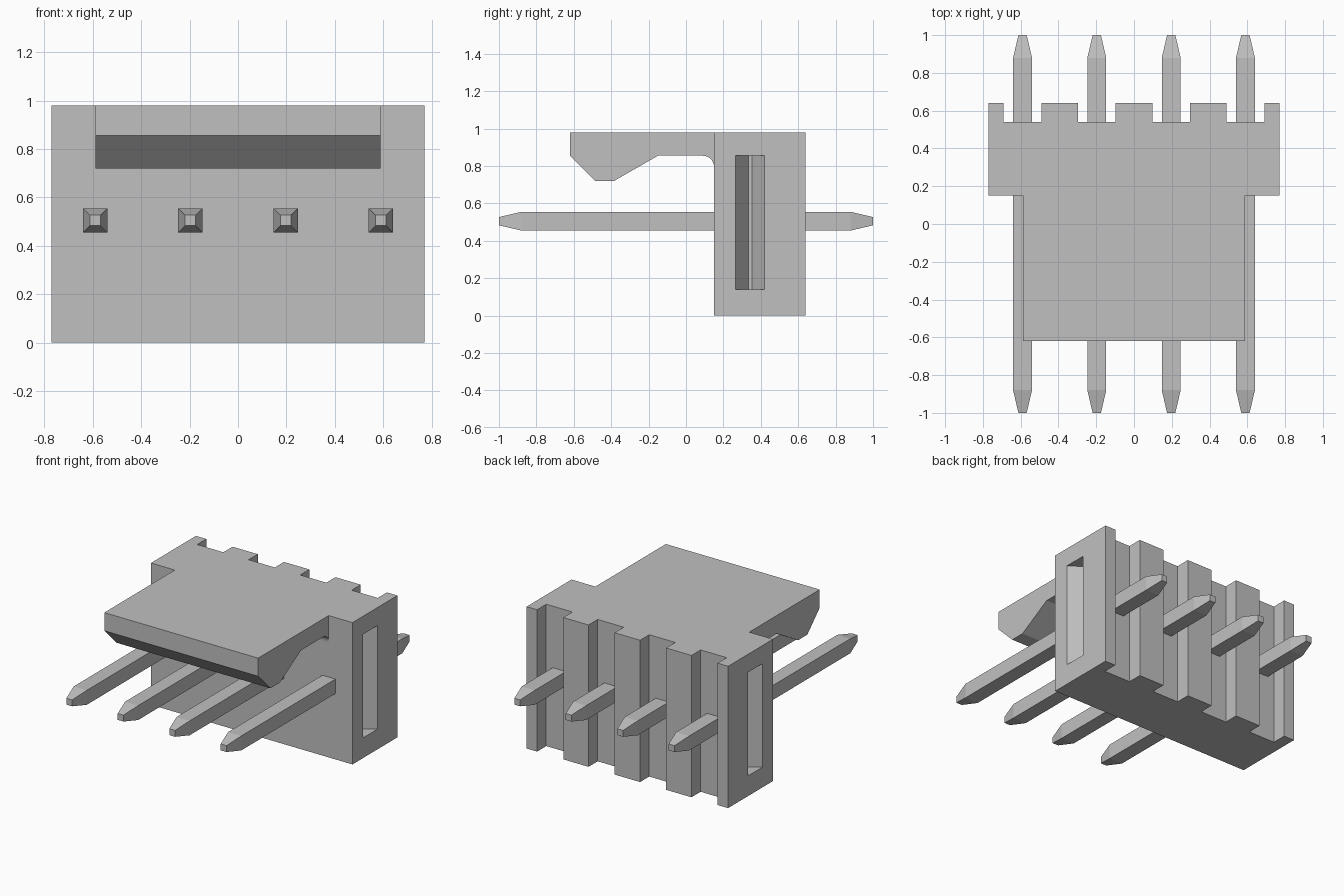
import bpy, bmesh, math

old = bpy.data.objects.get("Cube")
if old:
    bpy.data.objects.remove(old, do_unlink=True)

grey = bpy.data.materials.new("plain grey")
COLOUR = (0.53, 0.53, 0.53, 1)
grey.use_nodes = True
grey.diffuse_color = COLOUR
grey.node_tree.nodes["Principled BSDF"].inputs["Base Color"].default_value = COLOUR


def loft(name, rings):
    """Skin a list of equal-length point rings and cap both ends."""
    bm = bmesh.new()
    loops = [[bm.verts.new(p) for p in ring] for ring in rings]
    n = len(loops[0])
    for a, b in zip(loops, loops[1:]):
        for i in range(n):
            j = (i + 1) % n
            bm.faces.new((a[i], a[j], b[j], b[i]))
    bm.faces.new(loops[0])
    bm.faces.new(loops[-1])
    bmesh.ops.recalc_face_normals(bm, faces=bm.faces[:])
    mesh = bpy.data.meshes.new(name)
    bm.to_mesh(mesh)
    bm.free()
    mesh.materials.append(grey)
    obj = bpy.data.objects.new(name, mesh)
    bpy.context.collection.objects.link(obj)
    return obj


PIN_X = [-0.59, -0.197, 0.197, 0.59]
W, FRONT, BACK, TOP = 0.77, 0.15, 0.64, 0.98

# Housing: plan outline with a notch behind each pin
outline = [(W, BACK), (W, FRONT), (-W, FRONT), (-W, BACK)]
for x in PIN_X:
    outline += [(x - 0.1, BACK), (x - 0.1, 0.54), (x + 0.1, 0.54), (x + 0.1, BACK)]
housing = loft("housing", [[(x, y, z) for x, y in outline] for z in (0, TOP)])

# Tapered slot in each end of the housing
for s in (-1, 1):
    plan = [(0.82, 0.231), (0.82, 0.455), (0.67, 0.353), (0.67, 0.333)]
    cutter = loft("slot_cutter", [[(s * x, y, z) for x, y in plan] for z in (0.14, 0.855)])
    cutter.hide_render = True
    mod = housing.modifiers.new("slot", "BOOLEAN")
    mod.operation = "DIFFERENCE"
    mod.solver = "EXACT"
    mod.object = cutter
    bpy.context.view_layer.objects.active = housing
    bpy.ops.object.modifier_apply(modifier=mod.name)
    bpy.data.objects.remove(cutter, do_unlink=True)

# Latch arm: side profile with a hook and a filleted root
profile = [(FRONT, TOP), (-0.62, TOP), (-0.62, 0.855), (-0.485, 0.72),
           (-0.385, 0.72), (-0.15, 0.855)]
R = 0.06
for i in range(9):
    a = math.radians(90 - 90 * i / 8)
    profile.append((FRONT - R + R * math.cos(a), 0.855 - R + R * math.sin(a)))
arm = loft("latch_arm", [[(x, y, z) for y, z in profile] for x in (-0.588, 0.588)])

# Square pins with tapered tips
for i, px in enumerate(PIN_X):
    rings = [[(px + h * a, y, 0.505 + h * b)
              for a, b in ((-1, -1), (1, -1), (1, 1), (-1, 1))]
             for y, h in ((-1, 0.022), (-0.88, 0.05), (0.88, 0.05), (1, 0.022))]
    loft(f"pin_{i + 1}", rings)
